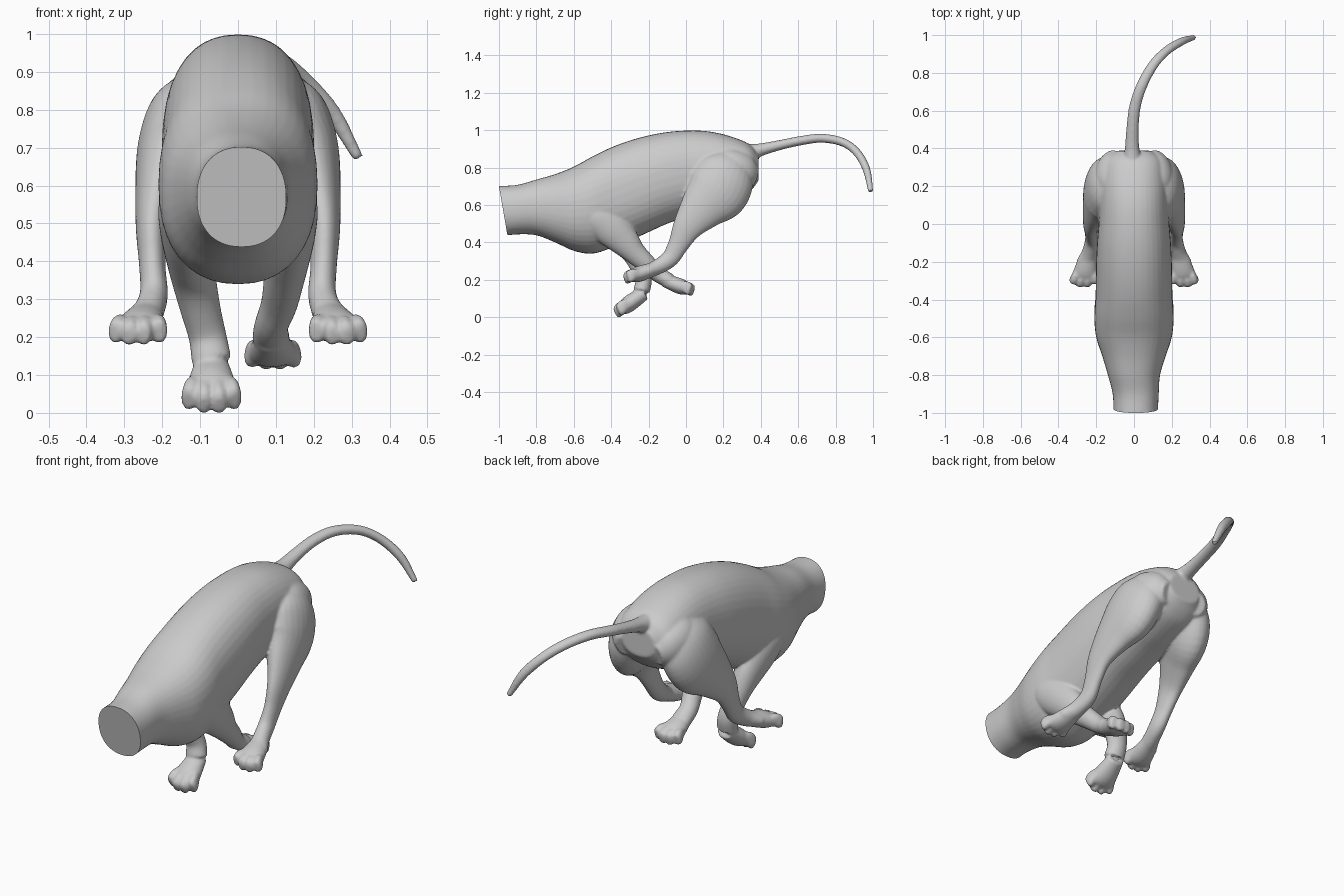
import bpy, bmesh, math
from mathutils import Vector

X = Vector((1, 0, 0))
grey = bpy.data.materials.new("plain grey coat")
grey.diffuse_color = (0.6, 0.6, 0.6, 1)
bm = bmesh.new()


def spline(rows, steps=5):
    """Catmull-Rom resample of rows of numbers."""
    v = [Vector(r) for r in rows]
    v = [v[0] * 2 - v[1]] + v + [v[-1] * 2 - v[-2]]
    out = []
    for a, b, c, d in zip(v, v[1:], v[2:], v[3:]):
        for i in range(steps):
            t = i / steps
            out.append(0.5 * (b * 2 + (c - a) * t + (a * 2 - b * 5 + c * 4 - d) * t * t
                              + (b * 3 - a - c * 3 + d) * t ** 3))
    return out + [v[-2]]


def bulge(value, power):
    return math.copysign(abs(value) ** (2 / power), value)


def loft(rows, upright=False, sides=28, power=2.0):
    """Oval tube; each row is x, y, z, half width, half depth."""
    pts = spline(rows)
    rings = []
    for i, p in enumerate(pts):
        a, b = pts[max(i - 1, 0)], pts[min(i + 1, len(pts) - 1)]
        along = Vector((0, 1, 0)) if upright else Vector((b - a)[:3]).normalized()
        side = (X - along * X.dot(along)).normalized()
        up = side.cross(along)
        ring = []
        for k in range(sides):
            t = 2 * math.pi * k / sides
            ring.append(bm.verts.new(Vector(p[:3])
                                     + side * bulge(math.cos(t), power) * max(p[3], 0.004)
                                     + up * bulge(math.sin(t), power) * max(p[4], 0.004)))
        rings.append(ring)
    for r, s in zip(rings, rings[1:]):
        for k in range(sides):
            j = (k + 1) % sides
            bm.faces.new((r[k], r[j], s[j], s[k]))
    bm.faces.new(rings[0][::-1])
    bm.faces.new(rings[-1])


def paw(ankle, tip, width):
    """Flattened palm with four fanned toes."""
    a, b = Vector(ankle), Vector(tip)
    m = a.lerp(b, 0.5)
    palm = a.lerp(b, 0.74)
    w = width / 2
    loft([(*a, w * 0.55, 0.036), (*m, w * 0.8, 0.042), (*palm, w * 0.84, 0.034),
          (*a.lerp(b, 0.84), w * 0.6, 0.018)])
    for k in range(4):
        f = (k - 1.5) / 1.5
        reach = 1.0 if k in (1, 2) else 0.9
        s = m + X * f * w * 0.55
        e = a.lerp(b, reach) + X * f * (w - 0.018)
        knuckle = s.lerp(e, 0.55) + Vector((0, 0, 0.008))
        loft([(*s, 0.018, 0.024), (*knuckle, 0.021, 0.032),
              (*s.lerp(e, 0.86), 0.021, 0.031), (*e, 0.015, 0.021)], sides=14, power=2.4)


# torso and neck: y, top, bottom, half width
torso = [(-1.1, 0.70, 0.42, 0.12), (-1.0, 0.702, 0.432, 0.118), (-0.9, 0.708, 0.443, 0.122),
         (-0.8, 0.736, 0.438, 0.138), (-0.7, 0.765, 0.40, 0.168), (-0.6, 0.805, 0.355, 0.2),
         (-0.5, 0.86, 0.34, 0.21), (-0.4, 0.908, 0.37, 0.204), (-0.3, 0.945, 0.41, 0.202),
         (-0.2, 0.972, 0.455, 0.2), (-0.1, 0.99, 0.50, 0.195), (0, 0.998, 0.535, 0.187),
         (0.1, 0.996, 0.57, 0.182), (0.2, 0.978, 0.60, 0.178), (0.3, 0.945, 0.64, 0.165),
         (0.35, 0.915, 0.68, 0.142), (0.388, 0.87, 0.73, 0.09)]
loft([(0.009 if y < -0.85 else 0, y, (t + b) / 2, w, (t - b) / 2) for y, t, b, w in torso],
     upright=True, sides=40, power=2.25)

# tail
loft([(-0.008, 0.3, 0.87, 0.06, 0.06), (-0.01, 0.39, 0.893, 0.04, 0.036),
      (-0.008, 0.5, 0.92, 0.033, 0.027), (0.005, 0.62, 0.945, 0.031, 0.025),
      (0.04, 0.73, 0.957, 0.029, 0.024), (0.1, 0.84, 0.935, 0.027, 0.023),
      (0.17, 0.915, 0.88, 0.025, 0.022), (0.25, 0.965, 0.79, 0.023, 0.021),
      (0.318, 0.988, 0.672, 0.014, 0.014)], sides=16)

# hind legs with paws; the hip starts inside the rump
hind = [(0.075, 0.235, 0.855, 0.06, 0.07), (0.105, 0.225, 0.82, 0.088, 0.12),
        (0.138, 0.205, 0.765, 0.106, 0.162), (0.170, 0.165, 0.67, 0.1, 0.168),
        (0.203, 0.085, 0.58, 0.07, 0.124), (0.226, 0.01, 0.485, 0.044, 0.082),
        (0.226, -0.04, 0.39, 0.035, 0.056), (0.222, -0.085, 0.315, 0.037, 0.047),
        (0.235, -0.15, 0.27, 0.041, 0.041), (0.255, -0.21, 0.243, 0.052, 0.036)]
for s in (-1, 1):
    loft([(s * r[0], *r[1:]) for r in hind])
    paw((s * 0.24, -0.16, 0.262), (s * 0.27, -0.33, 0.204), 0.156)
    # buttock smoothing the thigh into the rump
    loft([(s * 0.06, 0.14, 0.86, 0.06, 0.06), (s * 0.105, 0.22, 0.81, 0.1, 0.1),
          (s * 0.105, 0.31, 0.77, 0.088, 0.1), (s * 0.09, 0.372, 0.75, 0.045, 0.055)])

# front legs share the shoulder and upper arm
arm = [(0.115, -0.54, 0.585, 0.05, 0.05), (0.132, -0.49, 0.545, 0.076, 0.09),
       (0.138, -0.41, 0.485, 0.068, 0.1), (0.13, -0.335, 0.412, 0.06, 0.084)]
forearm_trailing = [(0.12, -0.275, 0.345, 0.053, 0.062), (0.108, -0.21, 0.285, 0.048, 0.051),
                    (0.088, -0.15, 0.23, 0.045, 0.043), (0.087, -0.09, 0.195, 0.05, 0.04)]
forearm_landing = [(-0.115, -0.285, 0.345, 0.058, 0.062), (-0.098, -0.25, 0.27, 0.053, 0.049),
                   (-0.08, -0.227, 0.2, 0.05, 0.044), (-0.07, -0.237, 0.14, 0.053, 0.044)]
loft(arm + forearm_trailing)
loft([(-r[0], *r[1:]) for r in arm] + forearm_landing)
paw((0.088, -0.11, 0.195), (0.093, 0.042, 0.138), 0.152)
paw((-0.07, -0.222, 0.13), (-0.07, -0.378, 0.028), 0.16)

# fuse all parts into one smooth body
bmesh.ops.recalc_face_normals(bm, faces=bm.faces)
mesh = bpy.data.meshes.new("running_dog_body")
bm.to_mesh(mesh)
bm.free()
body = bpy.data.objects.new("running_dog_body", mesh)
bpy.context.collection.objects.link(body)
bpy.context.view_layer.objects.active = body
body.select_set(True)
fuse = body.modifiers.new("fuse", 'REMESH')
fuse.mode = 'VOXEL'
fuse.voxel_size = 0.007
soft = body.modifiers.new("soften", 'SMOOTH')
soft.factor = 0.5
soft.iterations = 5
for name in ("fuse", "soften"):
    bpy.ops.object.modifier_apply(modifier=name)

# flat slanted cut at the neck
bm = bmesh.new()
bm.from_mesh(body.data)
bmesh.ops.bisect_plane(bm, geom=bm.verts[:] + bm.edges[:] + bm.faces[:],
                       plane_co=(0, -1, 0.7), plane_no=(0, -0.26, -0.045), clear_outer=True)
bmesh.ops.edgeloop_fill(bm, edges=[e for e in bm.edges if e.is_boundary])
bmesh.ops.recalc_face_normals(bm, faces=bm.faces)

# rest the lowest toe on the ground
low = min(v.co.z for v in bm.verts)
for v in bm.verts:
    if v.co.z < 0.12:
        v.co.z -= low * (1 - v.co.z / 0.12)
bm.to_mesh(body.data)
bm.free()

body.data.materials.clear()
body.data.materials.append(grey)
bpy.ops.object.shade_smooth_by_angle(angle=math.radians(40))
